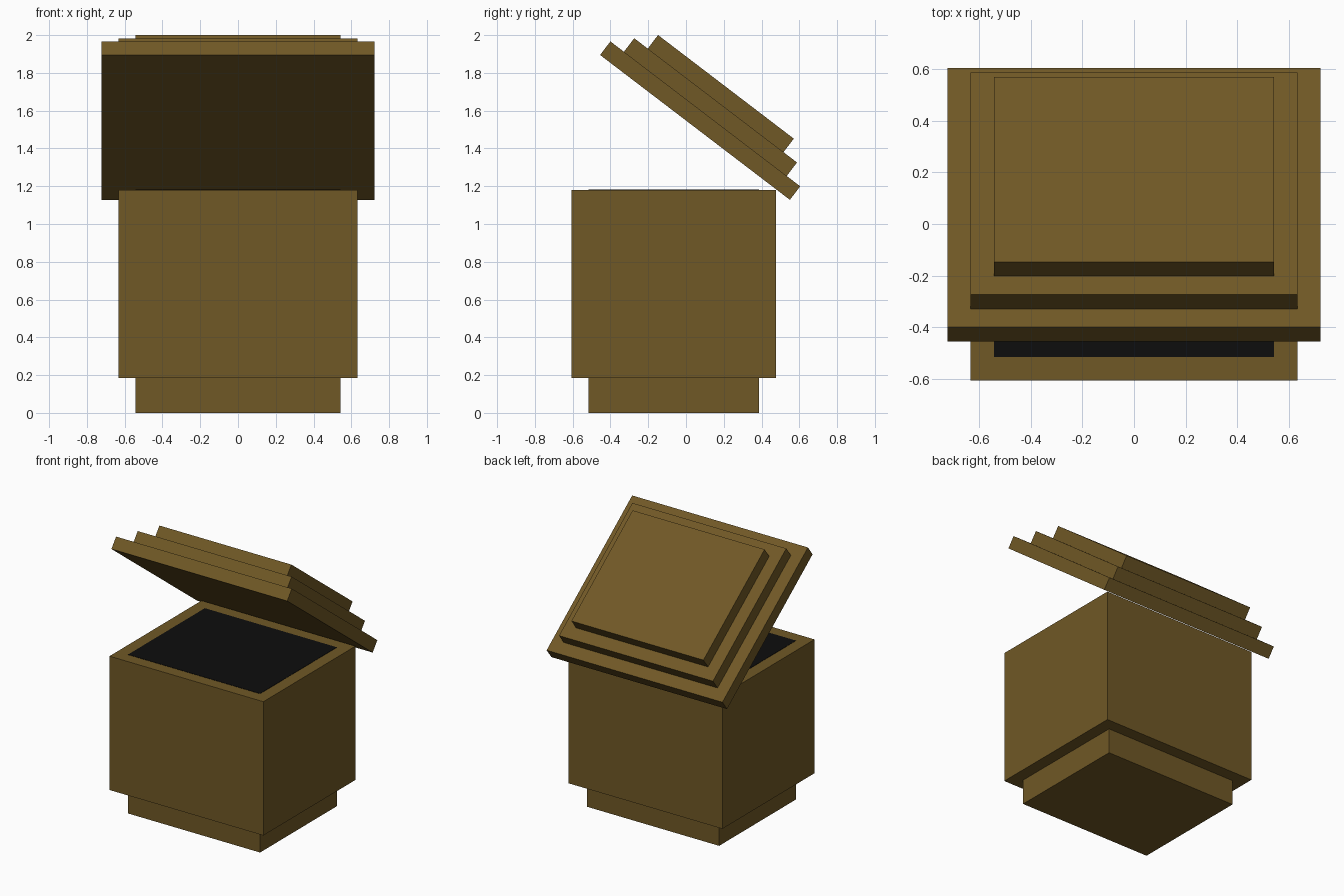
import bpy
import bmesh
from math import radians
from mathutils import Matrix, Vector

cube = bpy.data.objects.get("Cube")
if cube:
    bpy.data.objects.remove(cube, do_unlink=True)


def make_material(name, color):
    mat = bpy.data.materials.new(name)
    mat.use_nodes = True
    mat.diffuse_color = color
    bsdf = next(n for n in mat.node_tree.nodes if n.type == 'BSDF_PRINCIPLED')
    bsdf.inputs["Base Color"].default_value = color
    return mat


def box(name, low, high, mat, matrix=Matrix()):
    """Box between two corners, placed by a matrix."""
    low, high = Vector(low), Vector(high)
    bm = bmesh.new()
    bmesh.ops.create_cube(bm, size=1)
    bmesh.ops.scale(bm, vec=high - low, verts=bm.verts)
    bmesh.ops.translate(bm, vec=(low + high) / 2, verts=bm.verts)
    mesh = bpy.data.meshes.new(name)
    bm.to_mesh(mesh)
    bm.free()
    mesh.materials.append(mat)
    obj = bpy.data.objects.new(name, mesh)
    obj.matrix_world = matrix
    bpy.context.collection.objects.link(obj)
    return obj


brown = make_material("brown", (0.162, 0.098, 0.019, 1))
black = make_material("black", (0.004, 0.004, 0.004, 1))

STEP = 0.09       # inset and thickness of every step
TOP = 1.18        # rim height

# Box body on a narrower plinth
box("plinth", (-0.543, -0.516, 0), (0.543, 0.386, 0.185), brown)
box("body", (-0.633, -0.606, 0.185), (0.633, 0.476, TOP), brown)

# Dark opening inside the rim
box("dark_opening", (-0.543, -0.516, TOP - 0.003), (0.543, 0.386, TOP + 0.002), black)

# Stepped lid, tilted open about its lower back edge
hinge = Matrix.Translation((0, 0.55, 1.128)) @ Matrix.Rotation(radians(-37.35), 4, 'X')
for i, name in enumerate(("lid_lower_step", "lid_middle_step", "lid_upper_step")):
    inset = i * STEP
    box(name, (-0.723 + inset, -1.264 + inset, inset),
        (0.723 - inset, -inset, inset + STEP), brown, hinge)
